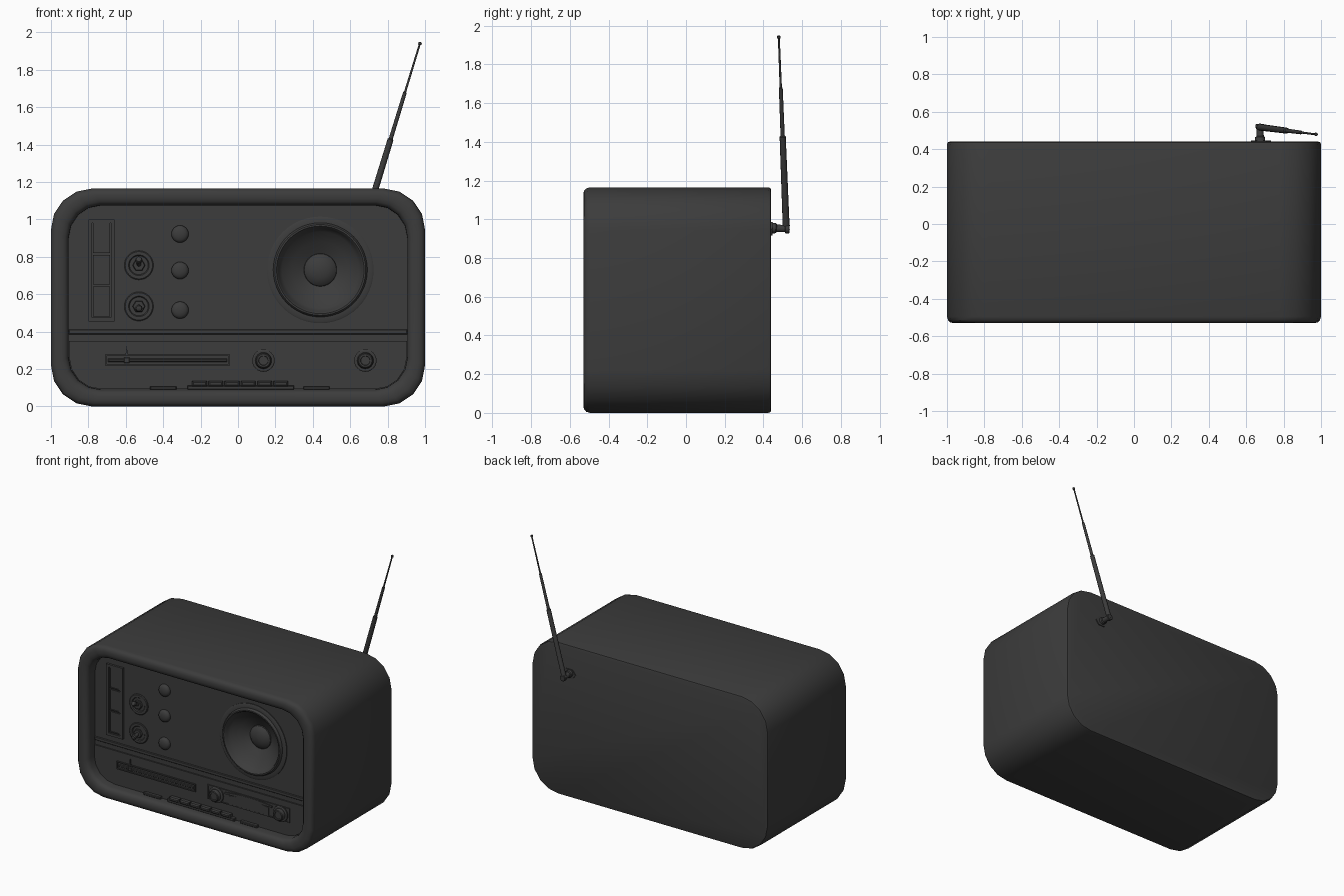
import bpy, bmesh, math
from mathutils import Vector

if "Cube" in bpy.data.objects:
    bpy.data.objects.remove(bpy.data.objects["Cube"])

DARK = bpy.data.materials.new("dark_grey")
DARK.diffuse_color = (0.045, 0.045, 0.045, 1)
DARK.use_nodes = True
DARK.node_tree.nodes["Principled BSDF"].inputs["Base Color"].default_value = DARK.diffuse_color
P = -0.44   # upper panel plane
L = -0.45   # lower panel plane


def loft(name, rings, cap0=True, cap1=True):
    """Skin a list of equal-length closed rings into one object."""
    bm = bmesh.new()
    vs = [[bm.verts.new(p) for p in r] for r in rings]
    n = len(rings[0])
    for a, b in zip(vs, vs[1:]):
        for i in range(n):
            bm.faces.new((a[i], a[(i + 1) % n], b[(i + 1) % n], b[i]))
    if cap0:
        bm.faces.new(vs[0][::-1])
    if cap1:
        bm.faces.new(vs[-1])
    bmesh.ops.recalc_face_normals(bm, faces=bm.faces)
    me = bpy.data.meshes.new(name)
    bm.to_mesh(me)
    bm.free()
    ob = bpy.data.objects.new(name, me)
    bpy.context.collection.objects.link(ob)
    me.materials.append(DARK)
    return ob


def round_rect(x0, x1, z0, z1, r, y, n=4):
    pts = []
    corners = [(x1 - r, z1 - r), (x0 + r, z1 - r), (x0 + r, z0 + r), (x1 - r, z0 + r)]
    for k, (cx, cz) in enumerate(corners):
        for i in range(n + 1):
            a = math.pi / 2 * (k + i / n)
            pts.append((cx + r * math.cos(a), y, cz + r * math.sin(a)))
    return pts


def rect(x0, x1, z0, z1, y):
    return [(x0, y, z0), (x1, y, z0), (x1, y, z1), (x0, y, z1)]


def block(name, x0, x1, z0, z1, y0, y1, c=0.004):
    """Box standing off the panel with a chamfered front."""
    return loft(name, [rect(x0, x1, z0, z1, y0), rect(x0, x1, z0, z1, y1 + c),
                       rect(x0 + c, x1 - c, z0 + c, z1 - c, y1)])


def frame(name, x0, x1, z0, z1, w, y0, y1, floor):
    return loft(name, [rect(x0, x1, z0, z1, y0), rect(x0, x1, z0, z1, y1),
                       rect(x0 + w, x1 - w, z0 + w, z1 - w, y1),
                       rect(x0 + w, x1 - w, z0 + w, z1 - w, floor)])


def lathe(name, cx, cz, profile, n=32, cap0=True):
    return loft(name, [[(cx + r * math.cos(2 * math.pi * i / n), y,
                         cz + r * math.sin(2 * math.pi * i / n)) for i in range(n)]
                       for r, y in profile], cap0)


def rod(name, a, b, profile, n=12):
    """Turned rod from a to b; profile is (fraction along, radius)."""
    a, b = Vector(a), Vector(b)
    q = (b - a).to_track_quat('Z', 'Y')
    return loft(name, [[a.lerp(b, t) + q @ Vector((r * math.cos(2 * math.pi * i / n),
                                                   r * math.sin(2 * math.pi * i / n), 0))
                        for i in range(n)] for t, r in profile])


# Cabinet: rounded shell with a soft front rim and recessed panel
steps = [(0.44, 0.014), (0.436, 0.004), (0.425, 0), (-0.495, 0), (-0.515, 0.006), (-0.526, 0.018),
         (-0.53, 0.035), (-0.53, 0.055), (-0.525, 0.075), (-0.513, 0.088), (-0.495, 0.094), (P, 0.095)]
cabinet = loft("cabinet", [round_rect(-1 + s, 1 - s, s * 0.95, 1.165 - s * 0.95, 0.22 - 0.5 * s, y)
                           for y, s in steps])

# Opening for the speaker cone
cutter = lathe("speaker_cutter", 0.44, 0.73, [(0.232, -0.6), (0.232, -0.335)], 48)
mod = cabinet.modifiers.new("hole", 'BOOLEAN')
mod.operation, mod.solver, mod.object = 'DIFFERENCE', 'EXACT', cutter
bpy.context.view_layer.objects.active = cabinet
bpy.ops.object.modifier_apply(modifier="hole")
bpy.data.objects.remove(cutter)

# Lower panel follows the rounded bottom of the recess
bottom = [(x, z) for x, _, z in round_rect(-0.903, 0.903, 0.092, 1.075, 0.172, 0) if z < 0.4]
bottom += [(0.903, 0.35), (-0.903, 0.35)]
loft("lower_panel", [[(x, y, z) for x, z in bottom] for y in (P + 0.01, L)])
block("trim_strip", -0.904, 0.904, 0.385, 0.412, P + 0.01, P - 0.008)

# Speaker: flange, surround, cone and dust cap
lathe("speaker", 0.44, 0.73, [
    (0.285, -0.43), (0.285, -0.446), (0.278, -0.450), (0.252, -0.450), (0.250, -0.460),
    (0.243, -0.468), (0.234, -0.468), (0.226, -0.460), (0.222, -0.445), (0.205, -0.425),
    (0.15, -0.385), (0.088, -0.352), (0.086, -0.360), (0.07, -0.374), (0.045, -0.384),
    (0.02, -0.389), (0.003, -0.390)], 48, cap0=False)

# Tall switch bank with three rockers
frame("switch_frame", -0.80, -0.66, 0.455, 1.0, 0.02, P + 0.01, P - 0.016, P - 0.003)
for i in range(3):
    z = 0.482 + i * 0.169
    frame(f"rocker_{i + 1}", -0.775, -0.685, z, z + 0.160, 0.007, P, P - 0.012, P - 0.007)

# Toggle switches
for i, (z, dz) in enumerate([(0.755, 0.035), (0.535, -0.012)]):
    lathe(f"toggle_base_{i + 1}", -0.53, z, [
        (0.078, P + 0.01), (0.078, P - 0.006), (0.073, P - 0.010), (0.055, P - 0.010),
        (0.050, P - 0.004), (0.038, P - 0.004)])
    lathe(f"toggle_nut_{i + 1}", -0.53, z, [(0.034, P), (0.034, P - 0.018), (0.030, P - 0.022)], 6)
    rod(f"toggle_lever_{i + 1}", (-0.53, P - 0.01, z), (-0.53, P - 0.075, z + dz),
        [(0, 0.011), (0.6, 0.014), (0.8, 0.019), (0.95, 0.015), (1, 0.005)])

# Domed push buttons
for i, z in enumerate([0.922, 0.727, 0.515]):
    lathe(f"push_button_{i + 1}", -0.31, z, [
        (0.046, P + 0.01), (0.046, P - 0.010), (0.042, P - 0.018), (0.032, P - 0.025),
        (0.016, P - 0.029), (0.002, P - 0.030)], 24)

# Slider slot with pointer
frame("slider_frame", -0.71, -0.043, 0.218, 0.278, 0.008, L + 0.01, L - 0.010, L - 0.001)
block("slider_rail", -0.695, -0.058, 0.238, 0.256, L, L - 0.007)
block("slider_carriage", -0.61, -0.58, 0.232, 0.262, L, L - 0.012)
loft("slider_pointer", [[(-0.602, y, 0.27), (-0.588, y, 0.27), (-0.595, y, 0.325)]
                        for y in (L + 0.005, L - 0.010)])

# Tuning dial: tray, curved scale and two knobs
frame("dial_frame", 0.06, 0.757, 0.196, 0.304, 0.007, L + 0.01, L - 0.008, L - 0.002)
for k, (zb, w, h) in enumerate([(0.272, 0.20, 0.026), (0.195, 0.17, 0.085)]):
    ts = [i / 8 - 1 for i in range(17)]
    low = [(0.408 + w * t, zb + 0.006 * (1 - t * t)) for t in ts]
    top = [(0.408 + w * t, zb + h - 0.014 * t * t) for t in ts[::-1]]
    loft(f"dial_scale_{k + 1}", [[(x, y, z) for x, z in low + top] for y in (L, L - 0.010 + 0.003 * k)])
for i, x in enumerate([0.136, 0.681]):
    lathe(f"dial_knob_{i + 1}", x, 0.245, [
        (0.060, L), (0.060, L - 0.012), (0.054, L - 0.016), (0.044, L - 0.016), (0.040, L - 0.042),
        (0.035, L - 0.046), (0.026, L - 0.046), (0.024, L - 0.041), (0.004, L - 0.041)], 24)

# Key row along the bottom
block("key_shelf", -0.27, 0.30, 0.09, 0.112, L + 0.01, L - 0.025)
for i in range(6):
    x = -0.245 + i * 0.087
    block(f"key_{i + 1}", x, x + 0.078, 0.108, 0.136, L + 0.01, L - 0.035, 0.008)
for name, x0, x1 in [("left_tab", -0.47, -0.33), ("right_tab", 0.35, 0.49)]:
    block(name, x0, x1, 0.09, 0.108, L + 0.01, L - 0.025)

# Antenna: mounting plate, post, hinge and telescopic mast
block("antenna_plate", 0.625, 0.732, 0.92, 0.985, 0.435, 0.438, 0)
hexa = [(0.625, 0.95), (0.652, 0.915), (0.705, 0.915), (0.732, 0.95), (0.705, 0.985), (0.652, 0.985)]
loft("antenna_mount", [[(x, y, z) for x, z in hexa] for y in (0.435, 0.446)])
rod("antenna_post", (0.674, 0.44, 0.955), (0.674, 0.535, 0.95),
    [(0, 0.028), (0.25, 0.026), (0.3, 0.02), (0.75, 0.018), (0.78, 0.024), (0.97, 0.024), (1, 0.02)], 16)
rod("antenna_mast", (0.668, 0.518, 0.945), (0.975, 0.479, 1.948),
    [(0, 0.018), (0.48, 0.016), (0.485, 0.011), (0.73, 0.010), (0.735, 0.006), (0.985, 0.005),
     (0.987, 0.009), (0.998, 0.009), (1, 0.006)])

# Smooth shading with crisp edges
bpy.ops.object.select_all(action='SELECT')
bpy.ops.object.shade_smooth_by_angle(angle=math.radians(32))
